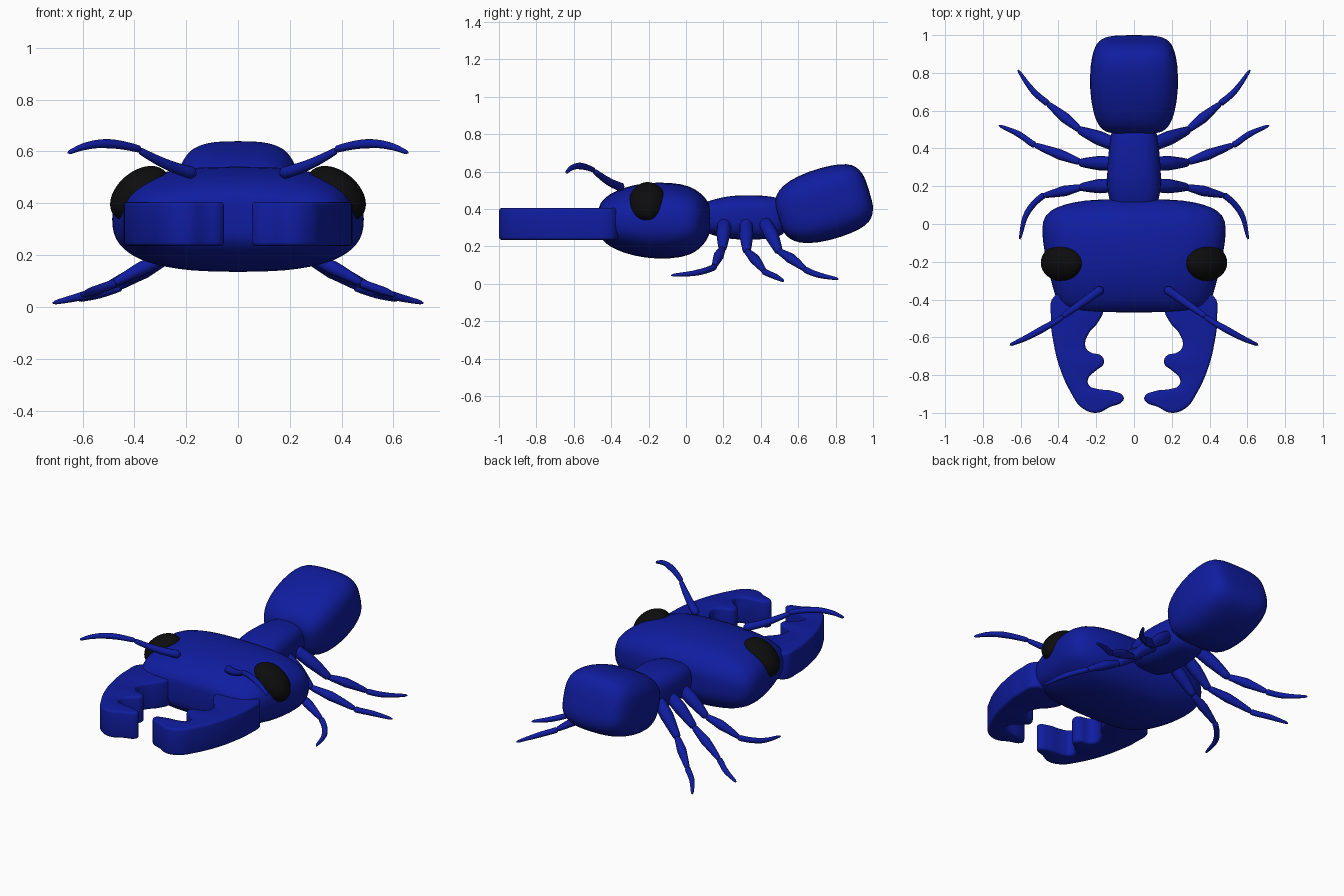
import bpy, bmesh
from math import cos, sin, pi, radians
from mathutils import Vector

if "Cube" in bpy.data.objects:
    bpy.data.objects.remove(bpy.data.objects["Cube"])


def material(name, color):
    m = bpy.data.materials.new(name)
    m.diffuse_color = color
    m.use_nodes = True
    m.node_tree.nodes["Principled BSDF"].inputs["Base Color"].default_value = m.diffuse_color
    return m


BLUE = material("blue_shell", (0.005, 0.012, 0.35, 1))
BLACK = material("black_eye", (0.004, 0.004, 0.004, 1))


def activate(ob):
    bpy.ops.object.select_all(action='DESELECT')
    ob.select_set(True)
    bpy.context.view_layer.objects.active = ob


def loft(name, stations, power, loc=(0, 0, 0), tilt=0, n=32):
    """Rounded-box body along y; stations are (y, z centre, half width, half height)."""
    bm = bmesh.new()
    rings = []
    for y, cz, hw, hh in stations:
        ring = []
        for i in range(n):
            c, s = cos(2 * pi * i / n), sin(2 * pi * i / n)
            px = abs(c) ** (2 / power) * (1 if c > 0 else -1)
            pz = abs(s) ** (2 / power) * (1 if s > 0 else -1)
            ring.append(bm.verts.new((hw * px, y, cz + hh * pz)))
        rings.append(ring)
    for a, b in zip(rings, rings[1:]):
        for i in range(n):
            j = (i + 1) % n
            bm.faces.new((a[i], a[j], b[j], b[i]))
    bm.faces.new(rings[0])
    bm.faces.new(rings[-1])
    bmesh.ops.recalc_face_normals(bm, faces=bm.faces)
    me = bpy.data.meshes.new(name)
    bm.to_mesh(me)
    bm.free()
    me.shade_smooth()
    me.materials.append(BLUE)
    ob = bpy.data.objects.new(name, me)
    bpy.context.collection.objects.link(ob)
    ob.location = loc
    ob.rotation_euler.x = tilt
    ob.modifiers.new("smooth", 'SUBSURF').levels = 1
    ob.modifiers["smooth"].render_levels = 1
    return ob


def bezier(cu, pts, radii=None, cyclic=False):
    sp = cu.splines.new('BEZIER')
    sp.bezier_points.add(len(pts) - 1)
    for k, p in enumerate(pts):
        bp = sp.bezier_points[k]
        bp.co = p
        bp.handle_left_type = bp.handle_right_type = 'AUTO'
        if radii:
            bp.radius = radii[k]
    sp.use_cyclic_u = cyclic


def finish_curve(name, cu, z=0, angle=60):
    """Turn a curve into a welded, smooth-shaded mesh."""
    cu.materials.append(BLUE)
    ob = bpy.data.objects.new(name, cu)
    bpy.context.collection.objects.link(ob)
    ob.location.z = z
    activate(ob)
    bpy.ops.object.convert(target='MESH')
    ob = bpy.context.object
    bm = bmesh.new()
    bm.from_mesh(ob.data)
    bmesh.ops.remove_doubles(bm, verts=bm.verts, dist=0.0005)
    bmesh.ops.recalc_face_normals(bm, faces=bm.faces)
    bm.to_mesh(ob.data)
    bm.free()
    bpy.ops.object.shade_smooth_by_angle(angle=radians(angle))
    return ob


def limb(name, segments):
    """Tapered segments; each is a list of (x, y, z, radius)."""
    cu = bpy.data.curves.new(name, 'CURVE')
    cu.dimensions = '3D'
    cu.bevel_depth = 1
    cu.bevel_resolution = 4
    cu.resolution_u = 6
    cu.use_fill_caps = True
    for seg in segments:
        bezier(cu, [p[:3] for p in seg], [p[3] for p in seg])
    return finish_curve(name, cu)


def spindle(a, b, r0, r1, r2, sag=0.0):
    """Segment that swells in the middle and has rounded ends."""
    a, b = Vector(a), Vector(b)
    out = []
    for t, r in ((0, r0 * .4), (.06, r0), (.45, r1), (.94, r2), (1, r2 * .4)):
        p = a.lerp(b, t)
        out.append((p.x, p.y, p.z + sag * 4 * t * (1 - t), r))
    return out


# Head, thorax and tilted abdomen
loft("head", [(-.468, .34, .27, .06), (-.46, .34, .34, .09), (-.43, .34, .395, .125),
              (-.38, .34, .42, .157), (-.28, .34, .447, .193), (-.15, .338, .477, .208),
              (-.02, .338, .494, .199), (.05, .338, .475, .17), (.09, .34, .415, .135),
              (.117, .342, .32, .1), (.132, .345, .2, .06)], 2.7)
loft("thorax", [(.06, .355, .11, .07), (.13, .355, .132, .09), (.2, .355, .145, .112),
                (.3, .355, .142, .121), (.42, .355, .132, .118), (.5, .355, .118, .105),
                (.54, .36, .1, .08)], 2.8)
loft("abdomen", [(-.257, 0, .12, .06), (-.247, 0, .16, .1), (-.217, 0, .19, .142),
                 (-.15, 0, .218, .177), (-.03, 0, .236, .195), (.1, 0, .233, .191),
                 (.18, 0, .216, .174), (.222, 0, .192, .145), (.243, 0, .155, .1),
                 (.25, 0, .11, .06)], 3.2, (0, .74, .425), radians(17))

# Toothed mandible outline, seen from above
JAW = [(.42, -.38), (.44, -.5), (.425, -.635), (.39, -.77), (.33, -.90), (.28, -.97),
       (.2, -1.0), (.125, -.968), (.06, -.938), (.055, -.915), (.11, -.885), (.2, -.872),
       (.238, -.855), (.243, -.82), (.2, -.775), (.16, -.738), (.17, -.7), (.235, -.677),
       (.258, -.645), (.24, -.58), (.19, -.52), (.16, -.45), (.17, -.38), (.3, -.37)]

# Leg joints: hip, knee, ankle, foot bend, tip
LEGS = {
    "front": [(.1, .205, .33), (.285, .195, .18), (.48, .15, .09), (.565, .06, .06), (.605, -.08, .045)],
    "middle": [(.1, .32, .33), (.29, .325, .165), (.53, .42, .065), (.61, .475, .04), (.715, .522, .015)],
    "rear": [(.1, .42, .33), (.295, .5, .165), (.46, .64, .075), (.53, .70, .05), (.615, .815, .025)],
}

for side, s in (("right", 1), ("left", -1)):
    # Mandible
    cu = bpy.data.curves.new("mandible", 'CURVE')
    cu.dimensions = '2D'
    cu.fill_mode = 'BOTH'
    cu.extrude = .07
    cu.bevel_depth = .015
    cu.offset = -.015
    cu.bevel_resolution = 2
    cu.resolution_u = 5
    outline = [(s * x, y, 0) for x, y in JAW]
    bezier(cu, outline if s < 0 else outline[::-1], cyclic=True)
    finish_curve("mandible_" + side, cu, .32, 40)

    # Eye
    bpy.ops.mesh.primitive_uv_sphere_add(segments=40, ring_count=24, radius=1,
                                         location=(s * .38, -.205, .438),
                                         rotation=(0, s * radians(40), 0))
    eye = bpy.context.object
    eye.name = "eye_" + side
    eye.scale = (.13, .098, .085)
    eye.data.shade_smooth()
    eye.data.materials.append(BLACK)

    # Antenna
    base, elbow = (s * .165, -.34, .515), (s * .385, -.495, .608)
    limb("antenna_" + side, [
        spindle(base, elbow, .024, .021, .014, -.012),
        [(s * .375, -.488, .606, .006), (s * .385, -.497, .61, .014), (s * .5, -.565, .63, .018),
         (s * .59, -.612, .62, .014), (s * .65, -.638, .597, .008), (s * .657, -.642, .594, .002)]])

    # Legs
    for name, pts in LEGS.items():
        hip, knee, ankle, bend, tip = [Vector((s * x, y, z)) for x, y, z in pts]
        limb(f"{name}_leg_{side}", [
            spindle(hip, knee, .036, .038, .022, .008),
            spindle(knee.lerp(hip, .06), ankle, .018, .028, .015, .006),
            [(*ankle.lerp(knee, .06), .006), (*ankle, .017), (*bend, .016),
             (*bend.lerp(tip, .9), .008), (*tip, .003)]])
